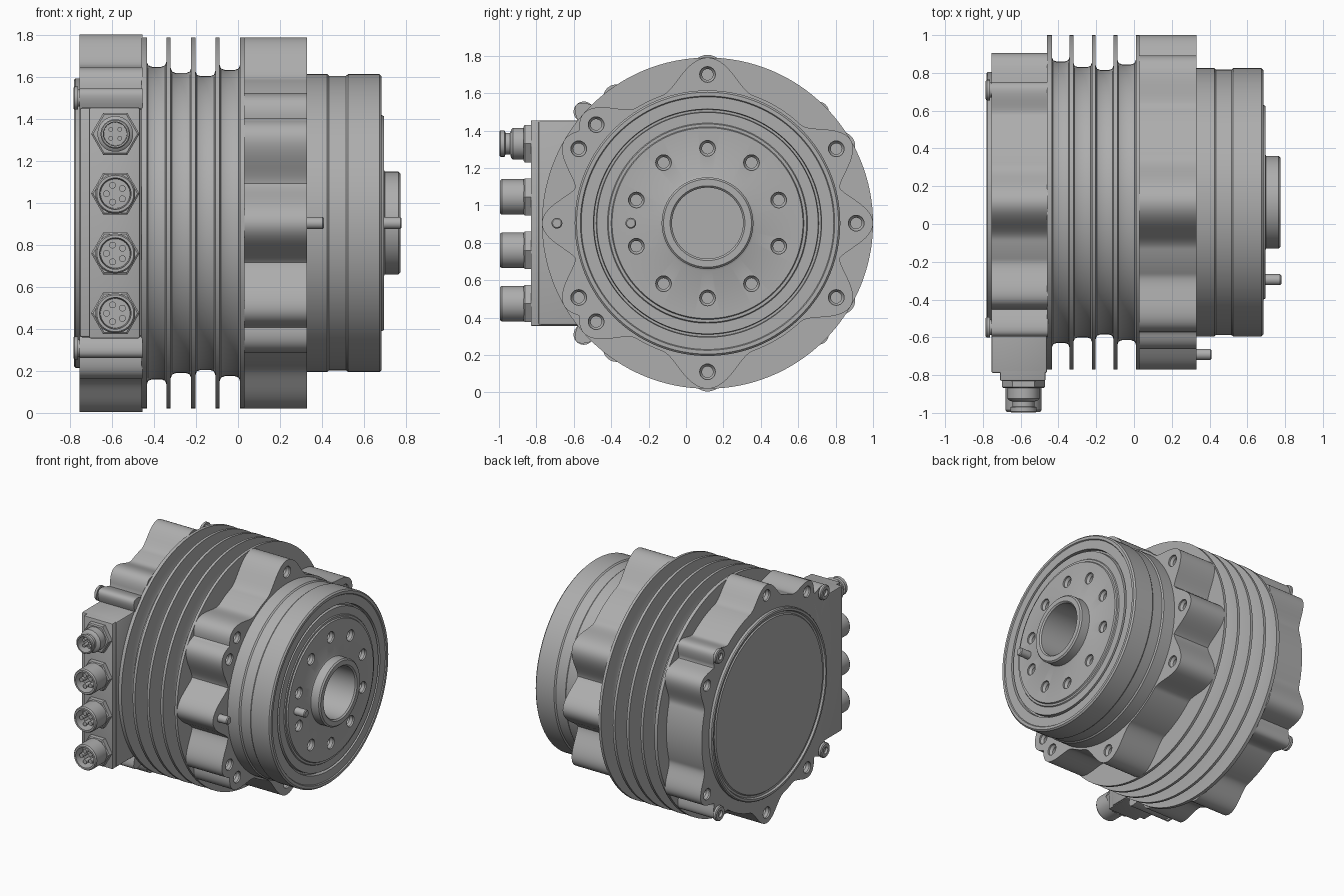
import bpy, bmesh, math
from math import radians, sin, cos, pi
from mathutils import Matrix, Vector

if "Cube" in bpy.data.objects:
    bpy.data.objects.remove(bpy.data.objects["Cube"])

CY, CZ = 0.115, 0.905          # main axis runs along x through here
AXIS = Matrix.Translation((0, CY, CZ))
TO_FRONT = Matrix.Rotation(-pi / 2, 4, 'Z')
TO_REAR = Matrix.Rotation(pi, 4, 'Z')

metal = bpy.data.materials.new("grey_metal")
metal.use_nodes = True
GREY = (0.42, 0.42, 0.42, 1)
metal.diffuse_color = GREY
metal.node_tree.nodes["Principled BSDF"].inputs["Base Color"].default_value = GREY


def turn(bm, profile, matrix=AXIS, n=96):
    """Revolve (x, radius) points about local x."""
    rings = []
    for x, r in profile:
        k = n if r > 0 else 1
        rings.append([bm.verts.new(matrix @ Vector((x, r * cos(2 * pi * i / n), r * sin(2 * pi * i / n))))
                      for i in range(k)])
    for a, b in zip(rings, rings[1:]):
        for i in range(n):
            j = (i + 1) % n
            quad = [a[i % len(a)], a[j % len(a)], b[j % len(b)], b[i % len(b)]]
            bm.faces.new(list(dict.fromkeys(quad)))


def prism(bm, outline, x0, x1):
    """Extrude a (y, z) outline along x."""
    face = bm.faces.new([bm.verts.new((x0, y, z)) for y, z in outline])
    ext = bmesh.ops.extrude_face_region(bm, geom=[face], use_keep_orig=True)
    moved = [v for v in ext["geom"] if isinstance(v, bmesh.types.BMVert)]
    bmesh.ops.translate(bm, verts=moved, vec=(x1 - x0, 0, 0))


def box(bm, lo, hi, bevel=0.0):
    size = [b - a for a, b in zip(lo, hi)]
    mid = [(a + b) / 2 for a, b in zip(lo, hi)]
    made = bmesh.ops.create_cube(bm, size=1, matrix=Matrix.Translation(mid) @ Matrix.Diagonal((*size, 1)))
    edges = list({e for v in made["verts"] for e in v.link_edges})
    bmesh.ops.bevel(bm, geom=edges, offset=bevel, segments=2, profile=0.5, affect='EDGES')


def lobed(base, lobes, n=480):
    """Circle outline with smooth lobes given as angle: (tip radius, half width)."""
    pts = []
    for i in range(n):
        a = 360 * i / n
        r = base
        for at, (tip, width) in lobes.items():
            d = abs((a - at + 180) % 360 - 180)
            if d < width:
                r = max(r, base + (tip - base) * (1 + cos(pi * d / width)) / 2)
        pts.append((CY + r * cos(radians(a)), CZ + r * sin(radians(a))))
    return pts


def finish(name, bm, cutter=None):
    bmesh.ops.recalc_face_normals(bm, faces=bm.faces)
    mesh = bpy.data.meshes.new(name)
    bm.to_mesh(mesh)
    bm.free()
    mesh.materials.append(metal)
    ob = bpy.data.objects.new(name, mesh)
    bpy.context.collection.objects.link(ob)
    bpy.ops.object.select_all(action='DESELECT')
    ob.select_set(True)
    bpy.context.view_layer.objects.active = ob
    if cutter:
        mod = ob.modifiers.new("holes", 'BOOLEAN')
        mod.operation, mod.solver, mod.object = 'DIFFERENCE', 'EXACT', cutter
        bpy.ops.object.modifier_apply(modifier="holes")
        bpy.data.objects.remove(cutter)
    bpy.ops.object.shade_smooth_by_angle(angle=radians(32))
    return ob


def around(x, angle, r):
    return Matrix.Translation((x, CY + r * cos(radians(angle)), CZ + r * sin(radians(angle))))


def hole_cutter(spots, rotation=Matrix(), r=0.042, depth=0.1, bore=None):
    """Chamfered blind holes at (x, angle, radius) spots, plus an optional central bore."""
    bm = bmesh.new()
    shape = [(-depth, 0), (-depth, r * 0.7), (-0.03, r * 0.7), (-0.012, r), (0.04, r), (0.04, 0)]
    for spot in spots:
        turn(bm, shape, around(*spot) @ rotation, 24)
    if bore:
        turn(bm, bore, AXIS)
    ob = finish("hole_cutter", bm)
    ob.hide_render = True
    return ob


# finned middle body
FIN = 0.885
fins = [(-0.46, -0.435), (-0.341, -0.321), (-0.223, -0.203), (-0.108, -0.088), (0.01, 0.03)]
cores = [0.745, 0.715, 0.70, 0.73]
profile = [(fins[0][0], 0)]
for i, (a, b) in enumerate(fins):
    profile += [(a, FIN), (b, FIN)]
    if i < len(cores):
        c, nxt = cores[i], fins[i + 1][0]
        profile += [(b, c + 0.025), (b + 0.007, c + 0.007), (b + 0.025, c),
                    (nxt - 0.025, c), (nxt - 0.007, c + 0.007), (nxt, c + 0.025)]
profile.append((fins[-1][1], 0))
bm = bmesh.new()
turn(bm, profile, AXIS, 128)
finish("finned_body", bm)

# scalloped mounting flange
flange_angles = [0, 30, 90, 138.5, 150, 180, 210, 221.5, 270, 330]
bm = bmesh.new()
prism(bm, lobed(0.725, {a: (0.885, 20 if a in (90, 270) else 17) for a in flange_angles}), 0.025, 0.33)
finish("mounting_flange", bm, hole_cutter(
    [(0.33, a, 0.795) for a in flange_angles if a != 180],
    bore=[(-0.1, 0), (-0.1, 0.3), (0.5, 0.3), (0.5, 0)]))

# output drum with hollow hub
bm = bmesh.new()
turn(bm, [(0.1, 0.19), (0.1, 0.6), (0.3, 0.6), (0.3, 0.71), (0.425, 0.71), (0.435, 0.702), (0.515, 0.702),
          (0.525, 0.71), (0.675, 0.71), (0.685, 0.70), (0.685, 0.68), (0.678, 0.675), (0.678, 0.61),
          (0.65, 0.607), (0.65, 0.595), (0.678, 0.592), (0.678, 0.535), (0.685, 0.53), (0.685, 0.515),
          (0.695, 0.51), (0.695, 0.255), (0.70, 0.245), (0.765, 0.245), (0.775, 0.235), (0.775, 0.20),
          (0.765, 0.19), (0.1, 0.19)], AXIS, 128)
bmesh.ops.remove_doubles(bm, verts=bm.verts, dist=1e-5)
finish("output_drum", bm, hole_cutter([(0.695, 90 + 36 * i, 0.40) for i in range(10)]))
# bore floor sits on the body end inside the hub

# locating pins
for name, x, r, length in (("output_pin", 0.68, 0.41, 0.10), ("flange_pin", 0.32, 0.805, 0.09)):
    bm = bmesh.new()
    turn(bm, [(0, 0), (0, 0.029), (length - 0.006, 0.029), (length, 0.023), (length, 0)], around(x, 180, r), 24)
    finish(name, bm)

# rear housing
rear_lobes = {90: (0.9, 15), 270: (0.9, 15)}
for s in (1, -1):
    rear_lobes.update({s * 30: (0.9, 14), s * 45: (0.885, 9), s * 126: (0.9, 13), s * 138: (0.945, 9)})
bm = bmesh.new()
prism(bm, lobed(0.775, rear_lobes), -0.755, -0.455)
finish("rear_housing", bm, hole_cutter(
    [(-0.755, a, 0.82) for a in (90, 30, -30, -90, 126, -126)], TO_REAR))

# rear cover
bm = bmesh.new()
turn(bm, [(-0.7, 0), (-0.7, 0.69), (-0.775, 0.69), (-0.782, 0.683), (-0.782, 0.667),
          (-0.768, 0.66), (-0.768, 0.645), (-0.776, 0.638), (-0.776, 0)])
finish("rear_cover", bm)

# rear screws
for i, (a, r) in enumerate([(45, 0.84), (-45, 0.84), (138, 0.89), (-138, 0.89)]):
    bm = bmesh.new()
    turn(bm, [(-0.06, 0), (-0.06, 0.04), (0.01, 0.04), (0.01, 0.055), (0.027, 0.055), (0.033, 0.048),
              (0.033, 0.025), (0.015, 0.025), (0.015, 0)], around(-0.752, a, r) @ TO_REAR, 24)
    finish("rear_screw_%d" % (i + 1), bm)

# connector block
bm = bmesh.new()
box(bm, (-0.755, -0.79, 0.36), (-0.46, -0.3, 1.455), 0.012)
box(bm, (-0.71, -0.83, 0.355), (-0.468, -0.4, 1.455), 0.008)
finish("connector_block", bm)

# round connectors on the front
large = [(0, 0), (0, 0.095), (0.155, 0.095), (0.165, 0.088), (0.165, 0.075), (0.09, 0.07), (0.09, 0)]
small = [(0, 0), (0, 0.085), (0.095, 0.085), (0.105, 0.075), (0.11, 0.058), (0.135, 0.058), (0.14, 0.07),
         (0.163, 0.07), (0.168, 0.065), (0.168, 0.057), (0.10, 0.055), (0.10, 0)]
for i in range(4):
    place = Matrix.Translation((-0.585, -0.83, 0.475 + 0.285 * i)) @ TO_FRONT
    top = i == 3
    bm = bmesh.new()
    turn(bm, [(-0.01, 0), (-0.01, 0.115), (0.032, 0.115), (0.038, 0.106), (0.038, 0)], place, 6)
    turn(bm, small if top else large, place, 48)
    pins = 4 if top else 5
    for k in range(pins):
        a = 2 * pi * (k + 0.5) / pins
        r = 0.03 if top else 0.042
        pin = place @ Matrix.Translation((0.08, r * cos(a), r * sin(a)))
        turn(bm, [(0, 0), (0, 0.011 if top else 0.016), (0.065, 0.011 if top else 0.016), (0.065, 0)], pin, 16)
    finish("connector_%d" % (i + 1), bm)
